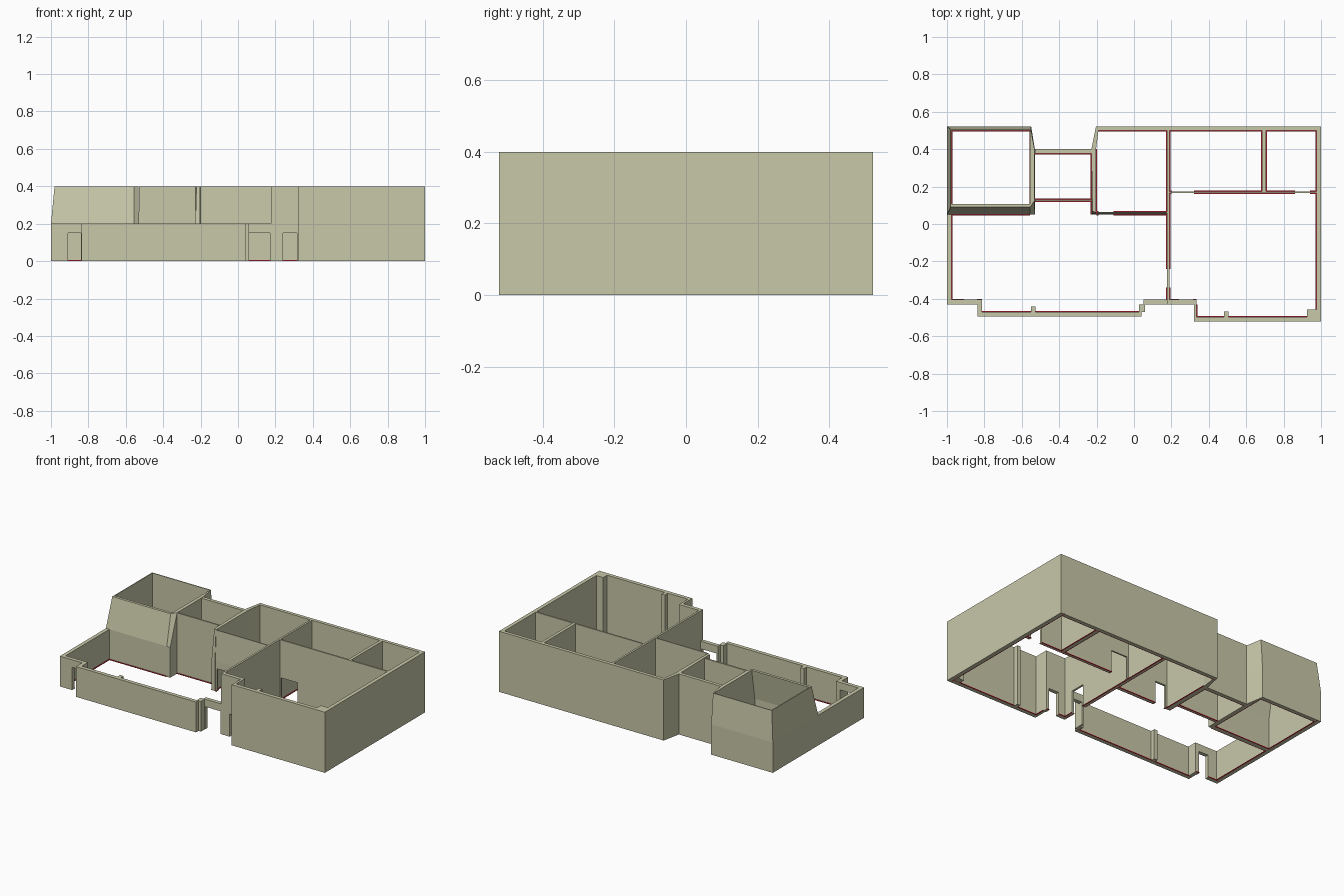
import bpy

if "Cube" in bpy.data.objects:
    bpy.data.objects.remove(bpy.data.objects["Cube"])

# ---- materials -------------------------------------------------------------
def material(name, rgb):
    m = bpy.data.materials.new(name)
    m.diffuse_color = (*rgb, 1)
    m.use_nodes = True
    m.node_tree.nodes["Principled BSDF"].inputs["Base Color"].default_value = m.diffuse_color
    return m

PLASTER = material("khaki plaster", (0.58, 0.58, 0.40))
RED = material("red skirting", (0.60, 0.02, 0.04))
LOW, MID, HIGH, DOOR = 0.2, 0.2, 0.4, 0.15
B = 0.5225                                   # half depth of the plan
T = 0.025                                    # outer wall thickness

# ---- helpers ---------------------------------------------------------------
def loft(name, parts, mat=PLASTER):
    """One object from (bottom outline, top outline, z0, z1) solids, outlines counter-clockwise."""
    verts, faces = [], []
    for low, top, z0, z1 in parts:
        s, n = len(verts), len(low)
        verts += [(x, y, z0) for x, y in low] + [(x, y, z1) for x, y in top]
        faces.append([s + i for i in reversed(range(n))])
        faces.append([s + n + i for i in range(n)])
        for i in range(n):
            j = (i + 1) % n
            faces.append([s + i, s + j, s + n + j, s + n + i])
    me = bpy.data.meshes.new(name)
    me.from_pydata(verts, [], faces)
    me.materials.append(mat)
    ob = bpy.data.objects.new(name, me)
    bpy.context.collection.objects.link(ob)
    return ob

def rect(x0, x1, y0, y1):
    return [(x0, y0), (x1, y0), (x1, y1), (x0, y1)]

def box(x0, x1, y0, y1, z0, z1):
    r = rect(x0, x1, y0, y1)
    return (r, r, z0, z1)

def wall(name, x0, x1, y0, y1, h, doors=(), skirt=""):
    """Straight wall with door gaps along its length; skirt lists the sides (- +) with red skirting."""
    along_x = (x1 - x0) > (y1 - y0)
    a, b = (x0, x1) if along_x else (y0, y1)
    c, d = (y0, y1) if along_x else (x0, x1)
    def piece(p, q, s, t, z0, z1):
        return box(p, q, s, t, z0, z1) if along_x else box(s, t, p, q, z0, z1)
    solids, strips, start = [], [], a
    for p, q in list(doors) + [(b, None)]:
        if p > start:
            solids.append(piece(start, p, c, d, 0, h))
            if "-" in skirt:
                strips.append(piece(start, p, c - 0.005, c, 0, 0.005))
            if "+" in skirt:
                strips.append(piece(start, p, d, d + 0.005, 0, 0.005))
        if q is not None:
            solids.append(piece(p, q, c, d, DOOR, h))
            start = q
    loft(name, solids)
    if strips:
        loft(name + "_skirting", strips, RED)

# ---- low front-left room ---------------------------------------------------
wall("left_low_wall", -1, -1 + T, -0.405, 0.05, LOW, skirt="+")
wall("front_left_wall", -1, -0.812, -0.43, -0.405, LOW, [(-0.91, -0.84)], "+")
wall("front_left_return", -0.837, -0.812, -0.47, -0.43, LOW)
wall("front_long_wall", -0.837, 0.04, -0.495, -0.47, LOW, skirt="+")
wall("front_corner_pier", 0.028, 0.058, -0.47, -0.43, LOW)
wall("entrance_wall", 0.05, 0.177, -0.43, -0.405, LOW, [(0.06, 0.172)])
wall("front_pilaster", -0.552, -0.526, -0.47, -0.442, LOW)

# ---- tall right block ------------------------------------------------------
wall("recess_wall", 0.177, 0.335, -0.43, -0.405, HIGH, [(0.24, 0.315)], "+")
wall("recess_return", 0.32, 0.335, -0.4975, -0.43, HIGH, skirt="+")
wall("front_right_wall", 0.32, 1 - T, -B, -0.4975, HIGH, skirt="+")
wall("right_wall", 1 - T, 1, -B, B, HIGH, skirt="-")
wall("back_wall", -0.2, 1 - T, 0.5, B, HIGH, skirt="-")
wall("right_pilaster", 0.482, 0.505, -0.4975, -0.467, HIGH)
wall("corner_column", 0.925, 1 - T, -0.4975, -0.457, HIGH)

# ---- inner partitions ------------------------------------------------------
wall("spine_wall", 0.177, 0.19, -0.405, 0.5, HIGH, [(-0.34, -0.24)], "-+")
wall("bedroom_wall", 0.19, 1 - T, 0.165, 0.175, HIGH, [(0.2, 0.32), (0.86, 0.94)], "-+")
wall("closet_wall", 0.685, 0.705, 0.175, 0.5, HIGH, skirt="-+")
wall("hall_wall", -0.53, -0.228, 0.122, 0.132, HIGH, skirt="-+")
wall("kitchen_wall_base", -0.2, 0.177, 0.05, 0.064, MID, [(-0.19, -0.11)], "-+")
loft("kitchen_wall_top", [(rect(-0.2, 0.177, 0.05, 0.064), rect(-0.2, 0.177, 0.058, 0.064), MID, HIGH)])

# ---- middle block ----------------------------------------------------------
wall("middle_back_wall", -0.53, -0.228, 0.377, 0.4, HIGH, skirt="-")
wall("middle_right_wall_base", -0.228, -0.203, 0.05, 0.4, MID, skirt="-+")
loft("middle_right_wall_top", [(rect(-0.228, -0.203, 0.05, 0.4),
     [(-0.222, 0.07), (-0.203, 0.06), (-0.203, 0.4), (-0.228, 0.4), ], MID, HIGH)])
slant = [(-0.228, 0.4), (-0.203, 0.4), (-0.19, 0.5), (-0.19, B), (-0.203, B)]
loft("middle_slanted_wall", [(slant, slant, 0, HIGH)])

# ---- left tower room: straight base, upper walls leaning inwards -----------
wall("tower_left_base", -1, -1 + T, 0.05, B, MID, skirt="+")
wall("tower_back_base", -1 + T, -0.555, 0.5, B, MID, skirt="-")
wall("tower_front_base", -1 + T, -0.555, 0.05, 0.075, MID, skirt="-+")
side = [(-0.555, 0.05), (-0.53, 0.05), (-0.53, 0.4), (-0.55, B), (-0.555, B)]
loft("tower_right_base", [(side, side, 0, MID)])
loft("tower_left_top", [(rect(-1, -1 + T, 0.05, B),
     [(-0.981, 0.09), (-0.975, 0.09), (-0.975, 0.503), (-0.981, 0.506)], MID, HIGH)])
loft("tower_back_top", [([(-1, B), (-1 + T, 0.5), (-0.555, 0.5), (-0.555, B)],
     [(-0.981, 0.506), (-0.975, 0.5), (-0.555, 0.5), (-0.555, 0.506)], MID, HIGH)])
loft("tower_front_top", [(rect(-1, -0.555, 0.05, 0.075), rect(-0.978, -0.555, 0.09, 0.108), MID, HIGH)])
loft("tower_right_top", [(side,
     [(-0.555, 0.09), (-0.532, 0.125), (-0.532, 0.4), (-0.552, 0.506), (-0.555, 0.506)], MID, HIGH)])
loft("tower_right_skirting", [box(-0.56, -0.555, 0.075, 0.5, 0, 0.005)], RED)
